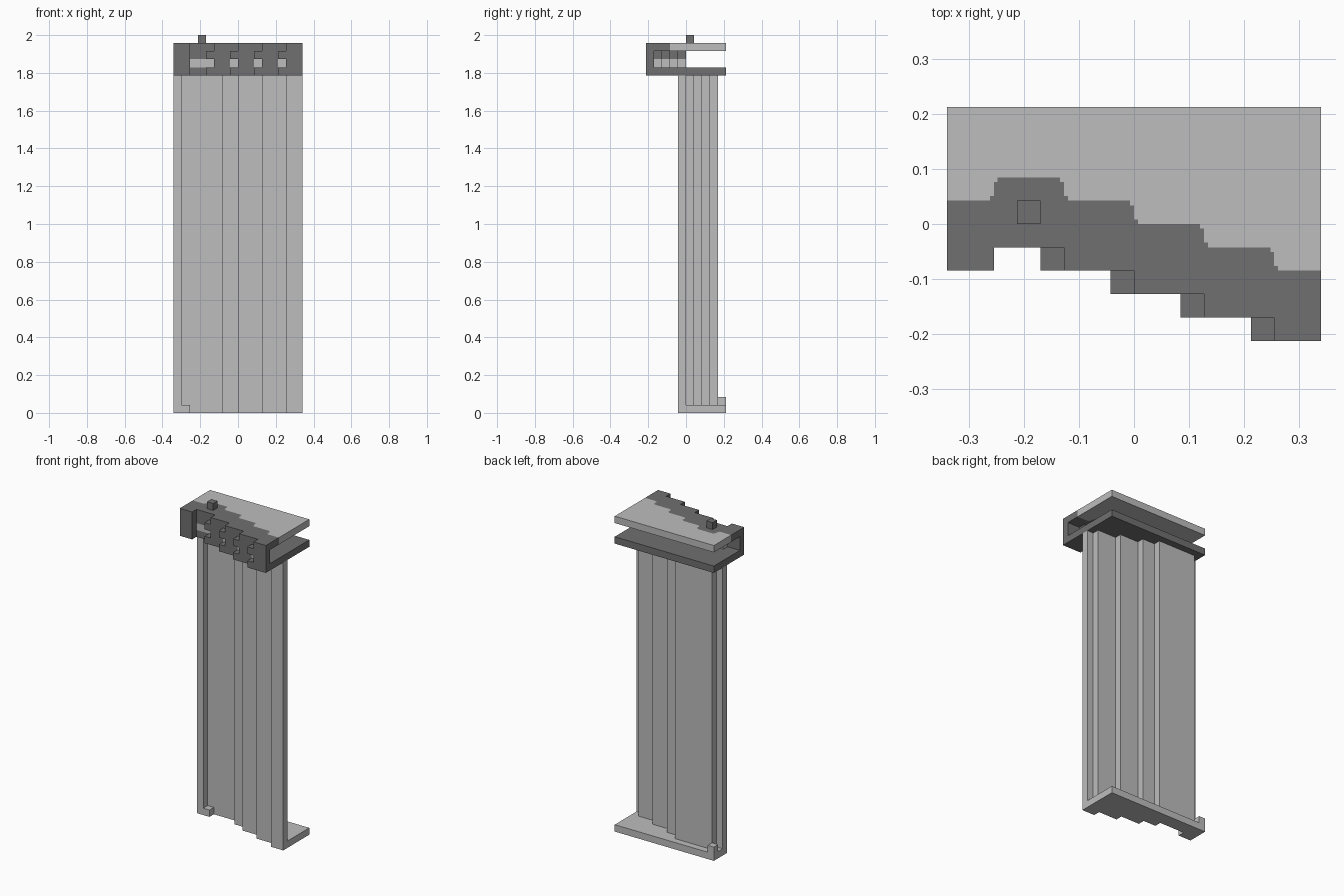
import bpy
import bmesh

if "Cube" in bpy.data.objects:
    bpy.data.objects.remove(bpy.data.objects["Cube"])

U = 2 / 47          # block size; parts are laid out on a block grid
WIDTH, DEPTH = 16, 10


def material(name, value):
    mat = bpy.data.materials.new(name)
    mat.use_nodes = True
    color = (value, value, value, 1)
    mat.diffuse_color = color
    mat.node_tree.nodes["Principled BSDF"].inputs["Base Color"].default_value = color
    return mat


LIGHT = material("light grey", 0.51)
DARK = material("dark grey", 0.16)


def prisms(name, outlines, z0, z1, mat):
    """Extrude each plan outline (in blocks) from z0 to z1."""
    bm = bmesh.new()
    for pts in outlines:
        verts = [bm.verts.new(((x - WIDTH / 2) * U, (y - DEPTH / 2) * U, z0 * U))
                 for x, y in pts]
        face = bm.faces.new(verts)
        new = bmesh.ops.extrude_face_region(bm, geom=[face])["geom"]
        top = [v for v in new if isinstance(v, bmesh.types.BMVert)]
        bmesh.ops.translate(bm, verts=top, vec=(0, 0, (z1 - z0) * U))
    bmesh.ops.recalc_face_normals(bm, faces=bm.faces)
    mesh = bpy.data.meshes.new(name)
    bm.to_mesh(mesh)
    bm.free()
    mesh.materials.append(mat)
    obj = bpy.data.objects.new(name, mesh)
    bpy.context.collection.objects.link(obj)
    return obj


def rect(x0, x1, y0, y1):
    return [(x0, y0), (x1, y0), (x1, y1), (x0, y1)]


def panels(spans):
    return [rect(x0, x1, y, y + 1) for x0, x1, y in spans]


def stairs(steps):
    """Stepped line across the width from (start x, y) pairs."""
    line = []
    ends = [s[0] for s in steps[1:]] + [WIDTH]
    for (x, y), end in zip(steps, ends):
        line += [(x, y), (end, y)]
    return line


def notched(steps):
    """Stepped line whose corners have small pixel notches."""
    d, h = 1 / 6, 0.2
    line = [steps[0]]
    for (_, a), (x, b) in zip(steps, steps[1:]):
        s = h if b > a else -h
        line += [(x - d, a), (x - d, a + s), (x, a + s),
                 (x, b - s), (x + d, b - s), (x + d, b)]
    return line + [(WIDTH, steps[-1][1])]


BACK = [(WIDTH, DEPTH), (0, DEPTH)]

# Base slab with a stepped front and a small corner block
base_front = stairs([(0, 7), (2, 8), (6, 7), (8, 6), (11, 5), (14, 4)])
prisms("base_slab", [base_front + BACK], 0, 1, LIGHT)
prisms("corner_block", [rect(0, 1, 9, 10)], 1, 2, LIGHT)

# Tall folded wall of overlapping panels
wall = [(0, 1, 7), (1, 7, 8), (6, 9, 7), (8, 12, 6), (11, 15, 5), (14, 16, 4)]
prisms("wall_panels", panels(wall), 1, 42, LIGHT)

# Lower shelf
shelf_front = stairs([(0, 3), (2, 4), (4, 3), (7, 2), (10, 1), (13, 0)])
prisms("lower_shelf", [shelf_front + BACK], 42, 43, DARK)

# Frieze: a recessed course with light insets, then a toothed course
steps = [(13, 0), (10, 1), (7, 2), (4, 3)]
lower = [(0, 2, 3), (14, 16, 0)] + [(x + 1, x + 3, y) for x, y in steps[1:]]
insets = [(2, 5, 4)] + [(x + 3, x + 4, y) for x, y in steps[1:]]
teeth = [(0, 2, 3), (2, 5, 4)] + [(x, min(x + 4, WIDTH), y) for x, y in steps]
prisms("frieze_lower_course", panels(lower), 43, 44, DARK)
prisms("frieze_insets", panels(insets), 43, 44, LIGHT)
prisms("frieze_teeth", panels(teeth), 44, 45, DARK)

# Roof: dark stepped front band and light rear slab
roof_steps = [(0, 3), (2, 4), (5, 3), (8, 2), (11, 1), (14, 0)]
seam = notched([(x, y + 3) for x, y in roof_steps])
prisms("roof_front_band", [stairs(roof_steps) + seam[::-1]], 45, 46, DARK)
prisms("roof_rear_slab", [seam + BACK], 45, 46, LIGHT)

# Small knob on the roof
prisms("roof_knob", [rect(3, 4, 5, 6)], 46, 47, DARK)
